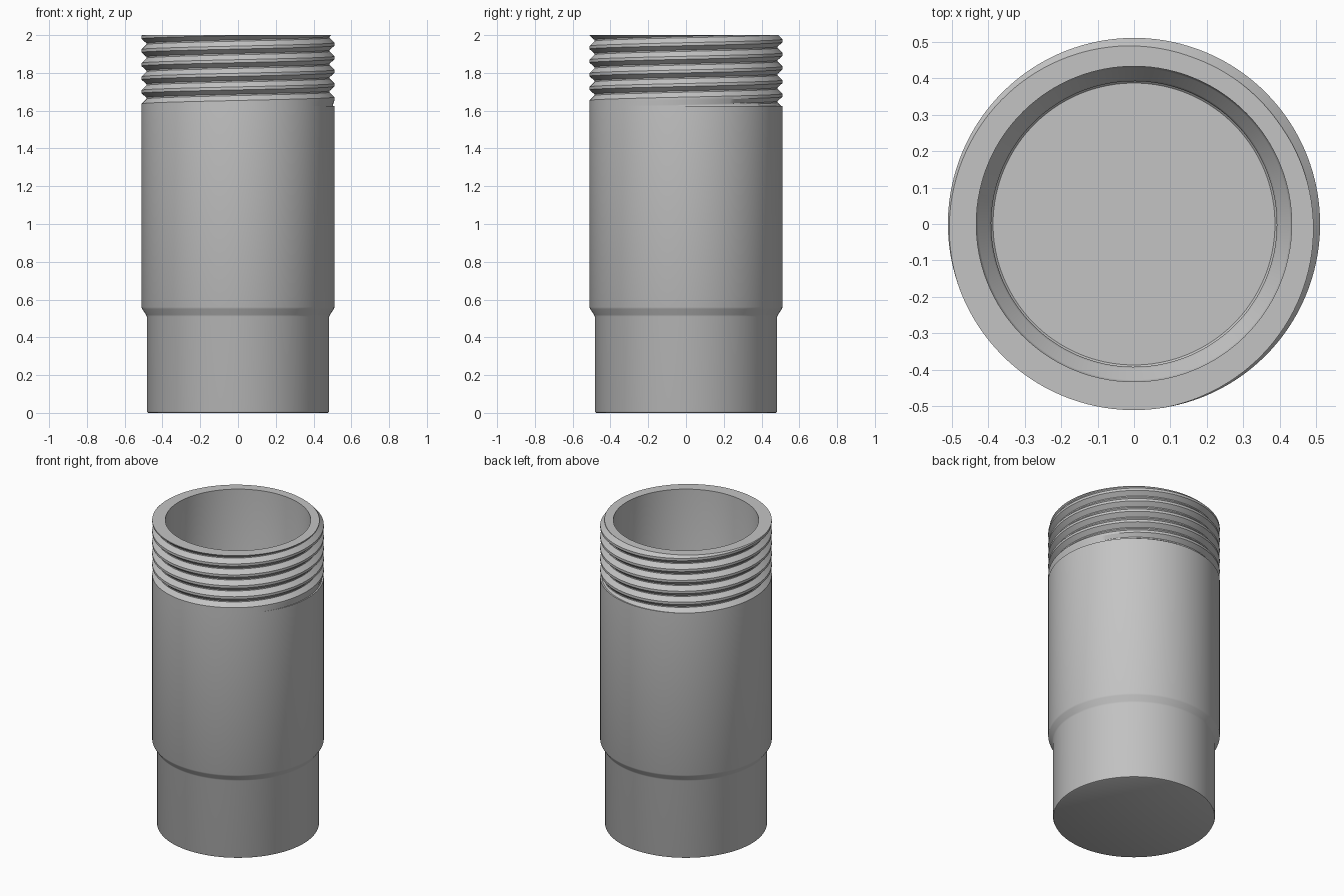
import bpy, bmesh, math

if "Cube" in bpy.data.objects:
    bpy.data.objects.remove(bpy.data.objects["Cube"])

SEGMENTS = 128
START = math.radians(-40)      # angle where the thread groove begins
THREAD_LOW, TOP = 1.625, 2.0
RADIUS, DEPTH, PITCH = 0.511, 0.026, 0.072
GROOVE = [(0.0, 0.0), (0.36, 1.0), (0.46, 1.0), (0.78, 0.0), (1.0, 0.0)]  # share of pitch, share of depth

# Body outline (radius, height): closed base, narrow foot, shoulder, wide body
OUTSIDE = [(0, 0), (0.474, 0), (0.480, 0.003), (0.483, 0.010), (0.483, 0.510),
           (0.487, 0.520), (0.507, 0.550), (0.511, 0.560), (0.511, THREAD_LOW)]
# Bore outline: rim, wide bore, inner shoulder, narrow bore, floor
INSIDE = [(0.433, TOP), (0.433, 0.555), (0.428, 0.545), (0.397, 0.515), (0.392, 0.505),
          (0.392, 0.095), (0.387, 0.090), (0, 0.090)]


def groove_base(angle):
    return 1.636 + PITCH * (angle - math.pi) / math.tau


def thread_radius(angle, z):
    """Outer radius of the right-handed thread; the first turn fades in."""
    phase = (z - groove_base(angle)) / PITCH
    turn = math.floor(phase + 1e-7)
    u = max(0.0, phase - turn)
    share = 0.0
    for (u0, d0), (u1, d1) in zip(GROOVE, GROOVE[1:]):
        if u0 <= u <= u1:
            share = d0 + (d1 - d0) * (u - u0) / (u1 - u0)
            break
    travelled = angle - START + turn * math.tau
    fade = min(1.0, max(0.0, travelled / math.radians(130)))
    return RADIUS - DEPTH * share * fade


def column(angle):
    """Full section of the container at one angle."""
    points = list(OUTSIDE)
    for turn in range(-2, 8):
        for u, _ in GROOVE[:-1]:
            z = groove_base(angle) + PITCH * (turn + u)
            z = min(TOP, max(THREAD_LOW, z))
            points.append((thread_radius(angle, z), z))
    return points + INSIDE


# Sweep the section around the axis
bm = bmesh.new()
columns = []
for i in range(SEGMENTS + 1):
    a = START + math.tau * i / SEGMENTS
    columns.append([bm.verts.new((r * math.cos(a), r * math.sin(a), z)) for r, z in column(a)])
for left, right in zip(columns, columns[1:]):
    for j in range(len(left) - 1):
        bm.faces.new((left[j], right[j], right[j + 1], left[j + 1]))
bmesh.ops.remove_doubles(bm, verts=bm.verts[:], dist=2e-5)
bmesh.ops.recalc_face_normals(bm, faces=bm.faces[:])

mesh = bpy.data.meshes.new("threaded_container")
bm.to_mesh(mesh)
bm.free()
container = bpy.data.objects.new("threaded_container", mesh)
bpy.context.collection.objects.link(container)

# Plain grey finish
grey = bpy.data.materials.new("plain_grey")
grey.diffuse_color = (0.55, 0.55, 0.55, 1)
grey.use_nodes = True
grey.node_tree.nodes["Principled BSDF"].inputs["Base Color"].default_value = grey.diffuse_color
mesh.materials.append(grey)

# Smooth walls with crisp thread edges
bpy.context.view_layer.objects.active = container
container.select_set(True)
bpy.ops.object.shade_smooth_by_angle(angle=math.radians(30))
